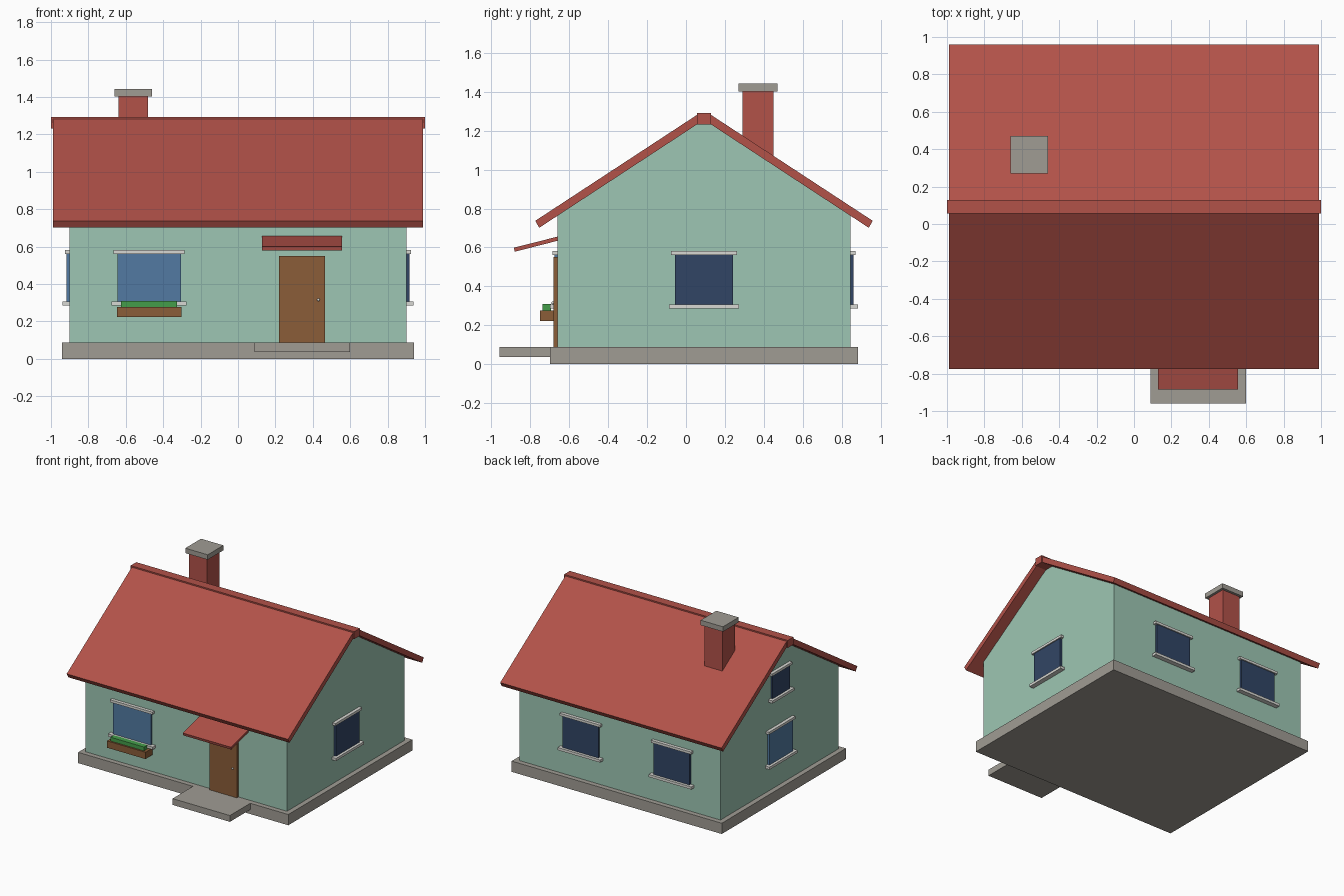
import bpy, bmesh, math

if "Cube" in bpy.data.objects:
    bpy.data.objects.remove(bpy.data.objects["Cube"])

def lin(c):
    c /= 255
    return c / 12.92 if c <= 0.04045 else ((c + 0.055) / 1.055) ** 2.4

def mat(name, r, g, b):
    m = bpy.data.materials.new(name)
    m.diffuse_color = (lin(r), lin(g), lin(b), 1)
    m.use_nodes = True
    m.node_tree.nodes["Principled BSDF"].inputs["Base Color"].default_value = m.diffuse_color
    return m

WALL = mat("mint_wall", 157, 198, 179)
ROOF = mat("red_tile", 178, 82, 73)
STONE = mat("grey_stone", 160, 156, 148)
TRIM = mat("pale_trim", 216, 216, 211)
LIT = mat("blue_glass", 82, 122, 162)
DARK = mat("dark_glass", 49, 69, 101)
WOOD = mat("brown_wood", 139, 93, 56)
LEAF = mat("green_leaf", 68, 158, 74)

YC = 0.0925        # ridge line position
SLOPE = 0.655      # roof rise over run
APEX = 1.256       # underside of roof at the ridge

def finish(name, bm, m):
    bmesh.ops.recalc_face_normals(bm, faces=bm.faces)
    me = bpy.data.meshes.new(name)
    bm.to_mesh(me)
    bm.free()
    me.materials.append(m)
    ob = bpy.data.objects.new(name, me)
    bpy.context.collection.objects.link(ob)
    return ob

def prism(name, profile, x0, x1, m):
    """Extrude a (y, z) profile along x."""
    bm = bmesh.new()
    f = bm.faces.new([bm.verts.new((x0, y, z)) for y, z in profile])
    ext = bmesh.ops.extrude_face_region(bm, geom=[f])["geom"]
    bmesh.ops.translate(bm, vec=(x1 - x0, 0, 0),
                        verts=[v for v in ext if isinstance(v, bmesh.types.BMVert)])
    return finish(name, bm, m)

def box(name, x, y, z, m):
    return prism(name, [(y[0], z[0]), (y[1], z[0]), (y[1], z[1]), (y[0], z[1])], x[0], x[1], m)

# base and entrance step
box("plinth", (-0.94, 0.94), (-0.70, 0.885), (0, 0.087), STONE)
box("door_step", (0.087, 0.60), (-0.96, -0.70), (0.036, 0.087), STONE)

# walls with gables
eave = APEX - SLOPE * 0.7525
prism("walls", [(-0.66, 0.087), (0.845, 0.087), (0.845, eave),
                (YC, APEX), (-0.66, eave)], -0.9, 0.9, WALL)

# roof slabs, mirrored about the ridge
for side, label in ((-1, "front"), (1, "back")):
    pts = [(0.0, APEX), (0.847, APEX - SLOPE * 0.847),
           (0.8675, APEX + 0.049 - SLOPE * 0.8675), (0.027, APEX + 0.049 - SLOPE * 0.027)]
    prism("roof_" + label, [(YC + side * d, z) for d, z in pts], -0.99, 0.99, ROOF)
box("ridge_cap", (-1, 1), (YC - 0.036, YC + 0.036), (1.232, 1.292), ROOF)

# chimney
box("chimney", (-0.64, -0.48), (0.29, 0.45), (0.95, 1.402), ROOF)
box("chimney_cap", (-0.66, -0.46), (0.27, 0.47), (1.402, 1.442), STONE)

# door, knob and canopy
box("door", (0.22, 0.465), (-0.68, -0.65), (0.087, 0.55), WOOD)
bm = bmesh.new()
bmesh.ops.create_uvsphere(bm, u_segments=10, v_segments=6, radius=0.008)
bmesh.ops.translate(bm, verts=bm.verts, vec=(0.43, -0.684, 0.315))
finish("door_knob", bm, TRIM)
prism("door_canopy", [(-0.65, 0.637), (-0.65, 0.658), (-0.885, 0.599), (-0.88, 0.578)],
      0.127, 0.557, ROOF)

# windows: pane, lintel and sill, built facing -y then turned to the wall
def window(label, wall, pos, width, z0, z1, glass):
    angle, dist = {"front": (0, 0.66), "right": (90, 0.9),
                   "back": (180, 0.845), "left": (-90, 0.9)}[wall]
    a = math.radians(angle)
    h = width / 2
    if wall in ("front", "back"):
        loc = (pos, -dist if wall == "front" else dist, 0)
    else:
        loc = (dist if wall == "right" else -dist, pos, 0)
    for part, hw, depth, za, zb, m in (
            ("pane", h, 0.017, z0, z1, glass),
            ("lintel", h + 0.02, 0.026, z1 - 0.004, z1 + 0.016, TRIM),
            ("sill", h + 0.03, 0.038, z0 - 0.015, z0 + 0.006, TRIM)):
        ob = box(f"{label}_{part}", (-hw, hw), (-depth, 0.01), (za, zb), m)
        ob.rotation_euler = (0, 0, a)
        ob.location = loc

window("front_window", "front", -0.475, 0.34, 0.30, 0.565, LIT)
window("right_window", "right", YC, 0.30, 0.30, 0.565, DARK)
window("left_window", "left", YC, 0.30, 0.30, 0.565, LIT)
window("attic_window", "left", YC, 0.22, 0.82, 1.02, DARK)
window("back_window_a", "back", -0.475, 0.32, 0.30, 0.565, DARK)
window("back_window_b", "back", 0.34, 0.32, 0.30, 0.565, DARK)

# flower box under the front window
box("flower_box", (-0.647, -0.303), (-0.75, -0.66), (0.222, 0.277), WOOD)
box("flower_box_plants", (-0.625, -0.325), (-0.737, -0.695), (0.277, 0.308), LEAF)
